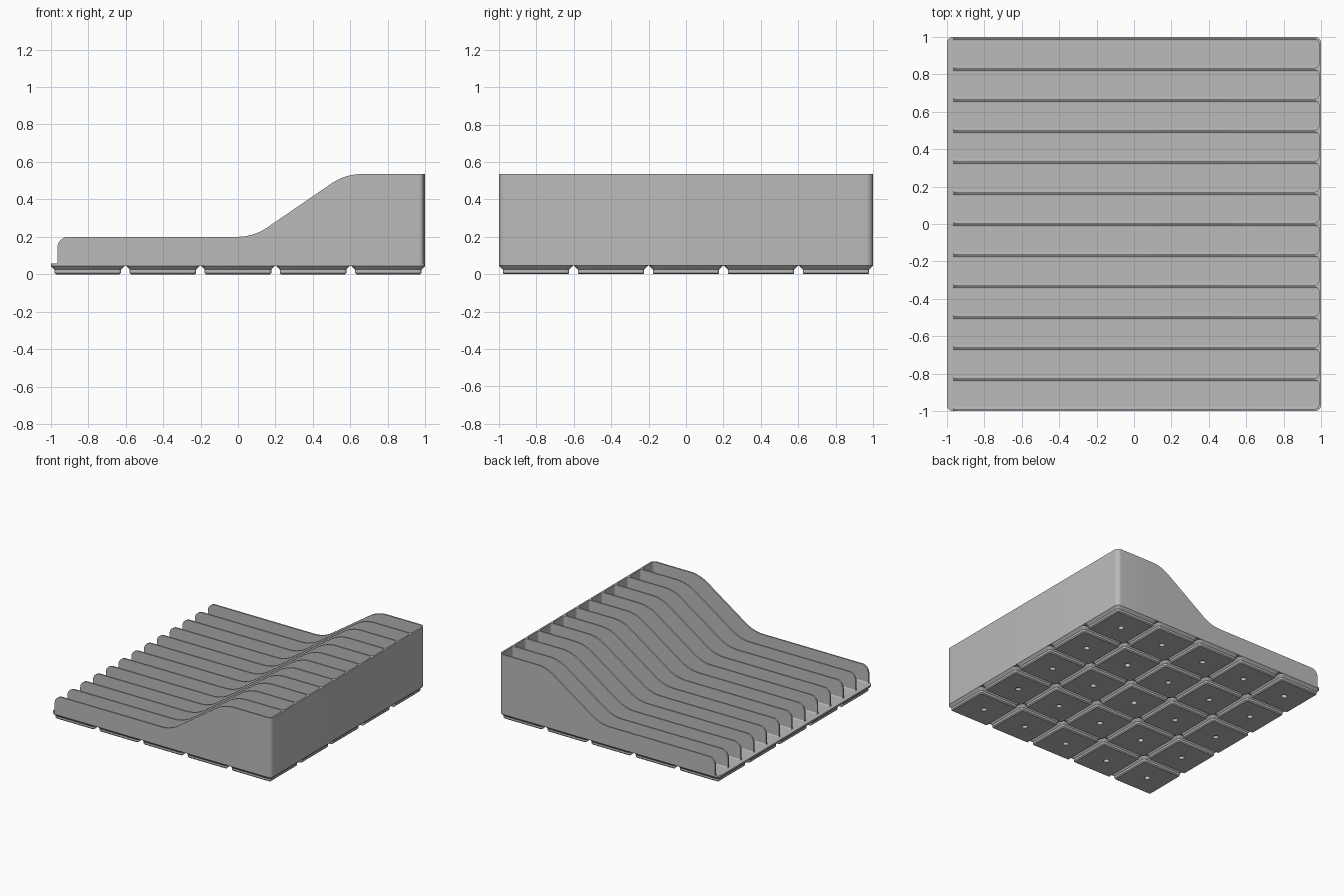
import bpy, bmesh, math

if "Cube" in bpy.data.objects:
    bpy.data.objects.remove(bpy.data.objects["Cube"])

grey = bpy.data.materials.new("plain grey")
grey.use_nodes = True
COLOUR = (0.5, 0.5, 0.5, 1)
grey.diffuse_color = COLOUR
grey.node_tree.nodes["Principled BSDF"].inputs["Base Color"].default_value = COLOUR

FOOT_TOP, FLOOR, TOP, LOW = 0.0453, 0.0585, 0.535, 0.2
THICK, FRONT, SLOTS = 0.0125, -0.965, 12
INNER = 1 - THICK
PITCH = (2 - THICK) / SLOTS


def finish(name, bm):
    bmesh.ops.recalc_face_normals(bm, faces=bm.faces)
    mesh = bpy.data.meshes.new(name)
    bm.to_mesh(mesh)
    bm.free()
    mesh.materials.append(grey)
    obj = bpy.data.objects.new(name, mesh)
    bpy.context.collection.objects.link(obj)
    bpy.ops.object.select_all(action='DESELECT')
    obj.select_set(True)
    bpy.context.view_layer.objects.active = obj
    bpy.ops.object.shade_smooth_by_angle(angle=math.radians(30))
    return obj


def loft(bm, sections):
    """Skin a row of equal-length point loops and cap both ends."""
    rings = [[bm.verts.new(p) for p in s] for s in sections]
    for a, b in zip(rings, rings[1:]):
        for i in range(len(a)):
            j = (i + 1) % len(a)
            bm.faces.new((a[i], a[j], b[j], b[i]))
    bm.faces.new(rings[0])
    bm.faces.new(rings[-1])


def arc(cx, cy, r, start, end, steps=6):
    angles = [math.radians(start + (end - start) * i / steps) for i in range(steps + 1)]
    return [(cx + r * math.cos(a), cy + r * math.sin(a)) for a in angles]


def rounded_square(half, r, z, cx=0, cy=0):
    pts = []
    for q, (sx, sy) in enumerate([(1, 1), (-1, 1), (-1, -1), (1, -1)]):
        pts += arc(cx + sx * (half - r), cy + sy * (half - r), r, q * 90, q * 90 + 90)
    return [(x, y, z) for x, y in pts]


def circle(r, z, cx, cy, count=28):
    # half-step offsets line the points up with the rounded corners
    angles = [2 * math.pi * (i + 0.5) / count for i in range(count)]
    return [(cx + r * math.cos(a), cy + r * math.sin(a), z) for a in angles]


# Top outline of every fin, from front nose to high back
SLOPE, BEND = 34.3, 0.28
tan_len = BEND * math.tan(math.radians(SLOPE / 2))
outline = arc(FRONT + 0.06, LOW - 0.06, 0.06, 180, 90, 8)
outline += arc(0.083 - tan_len, LOW + BEND, BEND, -90, -90 + SLOPE, 8)
outline += arc(0.573 + tan_len, TOP - BEND, BEND, 90 + SLOPE, 90, 8)

# Feet: stepped pads with a round hole below
bm = bmesh.new()
for i in range(5):
    for j in range(5):
        cx, cy = (i - 2) * 0.401, (j - 2) * 0.401
        loft(bm, [circle(0.022, 0.023, cx, cy), circle(0.022, 0, cx, cy),
                  rounded_square(0.17, 0.008, 0, cx, cy),
                  rounded_square(0.1776, 0.015, 0.0076, cx, cy),
                  rounded_square(0.1776, 0.015, 0.0248, cx, cy),
                  rounded_square(0.198, 0.036, FOOT_TOP, cx, cy)])
finish("feet", bm)

# Floor plate
bm = bmesh.new()
loft(bm, [rounded_square(1, 0.036, FOOT_TOP), rounded_square(1, 0.036, FLOOR)])
finish("floor_plate", bm)

# Dividing fins
bm = bmesh.new()
fin = [(FRONT, FLOOR - 0.005)] + outline + [(INNER + 0.005, TOP), (INNER + 0.005, FLOOR - 0.005)]
for k in range(1, SLOTS):
    y = -1 + THICK / 2 + k * PITCH
    loft(bm, [[(x, y + s * THICK / 2, z) for x, z in fin] for s in (-1, 1)])
finish("divider_fins", bm)

# Outer wall: one ribbon round both sides and the back
R = 0.036
side = [(x, -1, x, -INNER, z) for x, z in outline]
for (ox, oy), (ix, iy) in zip(arc(1 - R, R - 1, R, -90, 0), arc(1 - R, R - 1, R - THICK, -90, 0)):
    side.append((ox, oy, ix, iy, TOP))
side += [(ox, -oy, ix, -iy, z) for ox, oy, ix, iy, z in reversed(side)]
bm = bmesh.new()
loft(bm, [[(ox, oy, FLOOR), (ox, oy, z), (ix, iy, z), (ix, iy, FLOOR)]
          for ox, oy, ix, iy, z in side])
finish("outer_wall", bm)

# Fillets along the floor and up the back corners of each slot
bm = bmesh.new()
for k in range(SLOTS):
    middle = -1 + THICK / 2 + (k + 0.5) * PITCH
    for s in (-1, 1):
        wall = middle + s * (PITCH - THICK) / 2
        r = 0.008
        low = [(wall + s * 0.002, FLOOR - 0.002)]
        low += [(wall - s * (r + u), FLOOR + r + v) for u, v in arc(0, 0, r, 180, 270, 4)]
        loft(bm, [[(x, y, z) for y, z in low] for x in (FRONT, INNER)])
        r = 0.02
        corner = [(INNER + 0.002, wall + s * 0.002)]
        corner += [(INNER - r + u, wall - s * (r - v)) for u, v in arc(0, 0, r, 0, 90, 5)]
        loft(bm, [[(x, y, z) for x, y in corner] for z in (FLOOR, TOP)])
finish("slot_fillets", bm)
